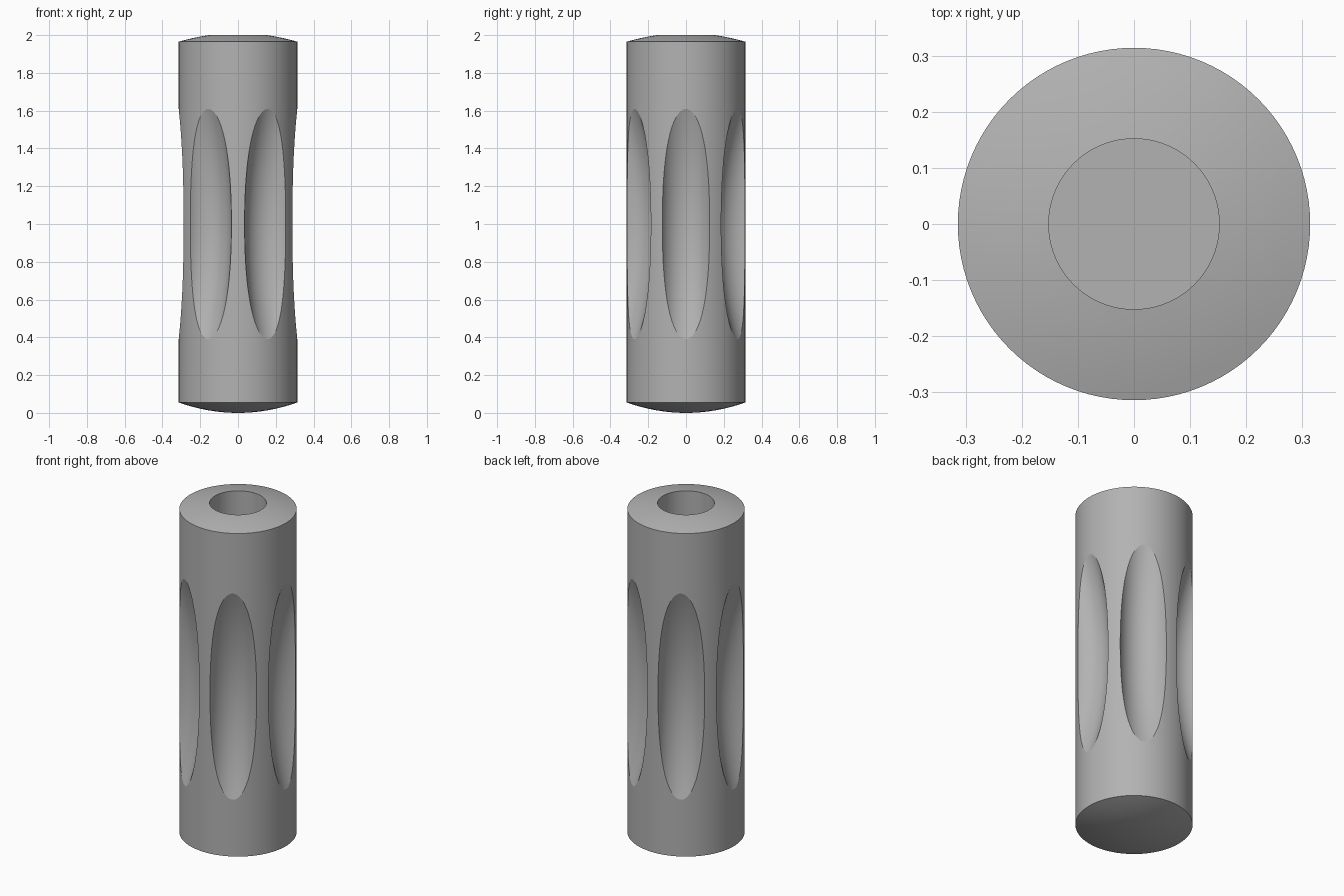
import bpy, bmesh, math
from mathutils import Vector

if "Cube" in bpy.data.objects:
    bpy.data.objects.remove(bpy.data.objects["Cube"], do_unlink=True)

RADIUS, BORE = 0.314, 0.152
FLUTE_R, FLUTE_DEPTH, FLUTE_HALF = 0.14, 0.105, 0.61
SEGMENTS = 96

steel = bpy.data.materials.new("plain grey")
steel.use_nodes = True
grey = (0.45, 0.45, 0.45, 1)
steel.diffuse_color = grey
steel.node_tree.nodes["Principled BSDF"].inputs["Base Color"].default_value = grey


def make_object(name, bm):
    bmesh.ops.recalc_face_normals(bm, faces=bm.faces)
    mesh = bpy.data.meshes.new(name)
    bm.to_mesh(mesh)
    bm.free()
    mesh.materials.append(steel)
    obj = bpy.data.objects.new(name, mesh)
    bpy.context.collection.objects.link(obj)
    return obj


def dome(r, edge_z, rise, inner=0.0):
    """Height of a shallow dome, running from the rim to the inner radius."""
    return edge_z + rise * (RADIUS**2 - r**2) / (RADIUS**2 - inner**2)


# Lathed body: domed base, straight wall, domed top, blind bore
profile = [(r, dome(r, 0.055, -0.055)) for r in (RADIUS * i / 8 for i in range(9))]
profile += [(RADIUS, z) for z in (0.36, 1.64)]
profile += [(r, dome(r, 1.965, 0.035, BORE))
            for r in (RADIUS + (BORE - RADIUS) * i / 6 for i in range(7))]
profile += [(BORE, 1.0), (0, 1.0)]
bm = bmesh.new()
verts = [bm.verts.new((r, 0, z)) for r, z in profile]
edges = [bm.edges.new(pair) for pair in zip(verts, verts[1:])]
bmesh.ops.spin(bm, geom=verts + edges, cent=(0, 0, 0), axis=(0, 0, 1),
               angle=math.tau, steps=SEGMENTS, use_duplicate=False)
bmesh.ops.remove_doubles(bm, verts=bm.verts, dist=0.0001)
body = make_object("fluted_body", bm)

# Six bowed round cutters that scoop the flutes
bm = bmesh.new()
STEPS, SIDES = 40, 64
for k in range(6):
    angle = math.tau * k / 6
    out = Vector((math.cos(angle), math.sin(angle), 0))
    side = Vector((-out.y, out.x, 0))
    rings = []
    for i in range(STEPS + 1):
        t = -1.1 + 2.2 * i / STEPS
        centre = out * (RADIUS - FLUTE_DEPTH * (1 - t * t) + FLUTE_R)
        centre.z = 1.0 + FLUTE_HALF * t
        rings.append([bm.verts.new(centre + FLUTE_R * (out * math.cos(a) + side * math.sin(a)))
                      for a in (math.tau * (j + 0.5) / SIDES for j in range(SIDES))])
    for low, high in zip(rings, rings[1:]):
        for j in range(SIDES):
            n = (j + 1) % SIDES
            bm.faces.new((low[j], low[n], high[n], high[j]))
    bm.faces.new(rings[0])
    bm.faces.new(rings[-1])
cutter = make_object("flute_cutters", bm)

cut = body.modifiers.new("flutes", "BOOLEAN")
cut.operation = "DIFFERENCE"
cut.solver = "EXACT"
cut.object = cutter
bpy.context.view_layer.objects.active = body
body.select_set(True)
bpy.ops.object.modifier_apply(modifier=cut.name)
bpy.data.objects.remove(cutter, do_unlink=True)

# Smooth surfaces with crisp rims
bpy.ops.object.shade_smooth_by_angle(angle=math.radians(12))
